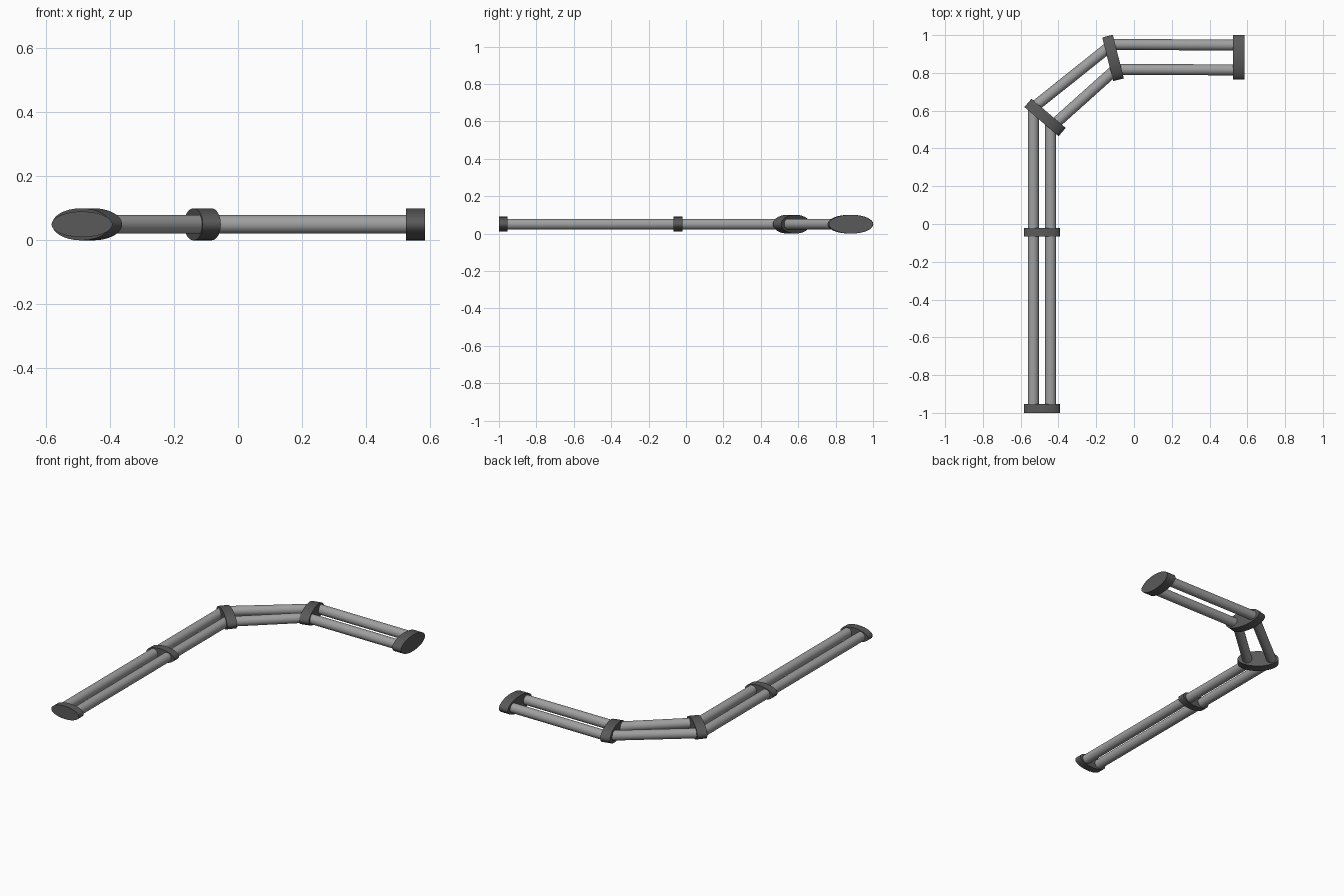
import bpy
from mathutils import Vector

if "Cube" in bpy.data.objects:
    bpy.data.objects.remove(bpy.data.objects["Cube"])

Z = 0.05          # centre height of everything
ROD_R = 0.029


def material(name, grey):
    m = bpy.data.materials.new(name)
    m.diffuse_color = (grey, grey, grey, 1)
    m.use_nodes = True
    m.node_tree.nodes["Principled BSDF"].inputs["Base Color"].default_value = m.diffuse_color
    return m


dark = material("dark_grey", 0.1)
light = material("light_grey", 0.35)


def cylinder(name, centre, axis, depth, half_w, half_h, mat):
    # Elliptical cylinder lying flat: axis in the xy plane, half_h is vertical
    bpy.ops.mesh.primitive_cylinder_add(vertices=48, radius=1, depth=depth)
    ob = bpy.context.object
    ob.name = name
    ob.scale = (half_w, half_h, 1)
    # local z along axis, local y straight up or down
    ob.rotation_euler = Vector((axis[0], axis[1], 0)).to_track_quat('Z', 'Y').to_euler()
    bpy.ops.object.transform_apply(location=False, rotation=False, scale=True)
    ob.location = (centre[0], centre[1], Z)
    ob.data.materials.append(mat)
    bpy.ops.object.shade_smooth_by_angle()
    return ob


# Oval brackets: centre, direction of the run through them, thickness, half width, half height
brackets = [
    ("front_end_bracket", (-0.487, -0.977), (0, 1), 0.046, 0.095, 0.04),
    ("middle_bracket", (-0.487, -0.043), (0, 1), 0.046, 0.095, 0.04),
    ("first_bend_bracket", (-0.471, 0.564), (0.65, 0.76), 0.058, 0.119, 0.05),
    ("second_bend_bracket", (-0.111, 0.879), (0.97, 0.245), 0.058, 0.119, 0.05),
    ("back_end_bracket", (0.554, 0.882), (1, 0), 0.06, 0.118, 0.05),
]
for name, c, axis, t, w, h in brackets:
    cylinder(name, c, axis, t, w, h, dark)

# Pairs of rods running between the brackets
rods = [
    ("outer_rod_1", (-0.533, -0.977), (-0.533, -0.043)),
    ("inner_rod_1", (-0.441, -0.977), (-0.441, -0.043)),
    ("outer_rod_2", (-0.533, -0.043), (-0.533, 0.615)),
    ("inner_rod_2", (-0.441, -0.043), (-0.441, 0.535)),
    ("outer_rod_3", (-0.535, 0.615), (-0.128, 0.94)),
    ("inner_rod_3", (-0.425, 0.525), (-0.098, 0.818)),
    ("outer_rod_4", (-0.128, 0.951), (0.554, 0.947)),
    ("inner_rod_4", (-0.098, 0.818), (0.554, 0.816)),
]
for name, a, b in rods:
    a, b = Vector(a), Vector(b)
    cylinder(name, (a + b) / 2, b - a, (b - a).length, ROD_R, ROD_R, light)
